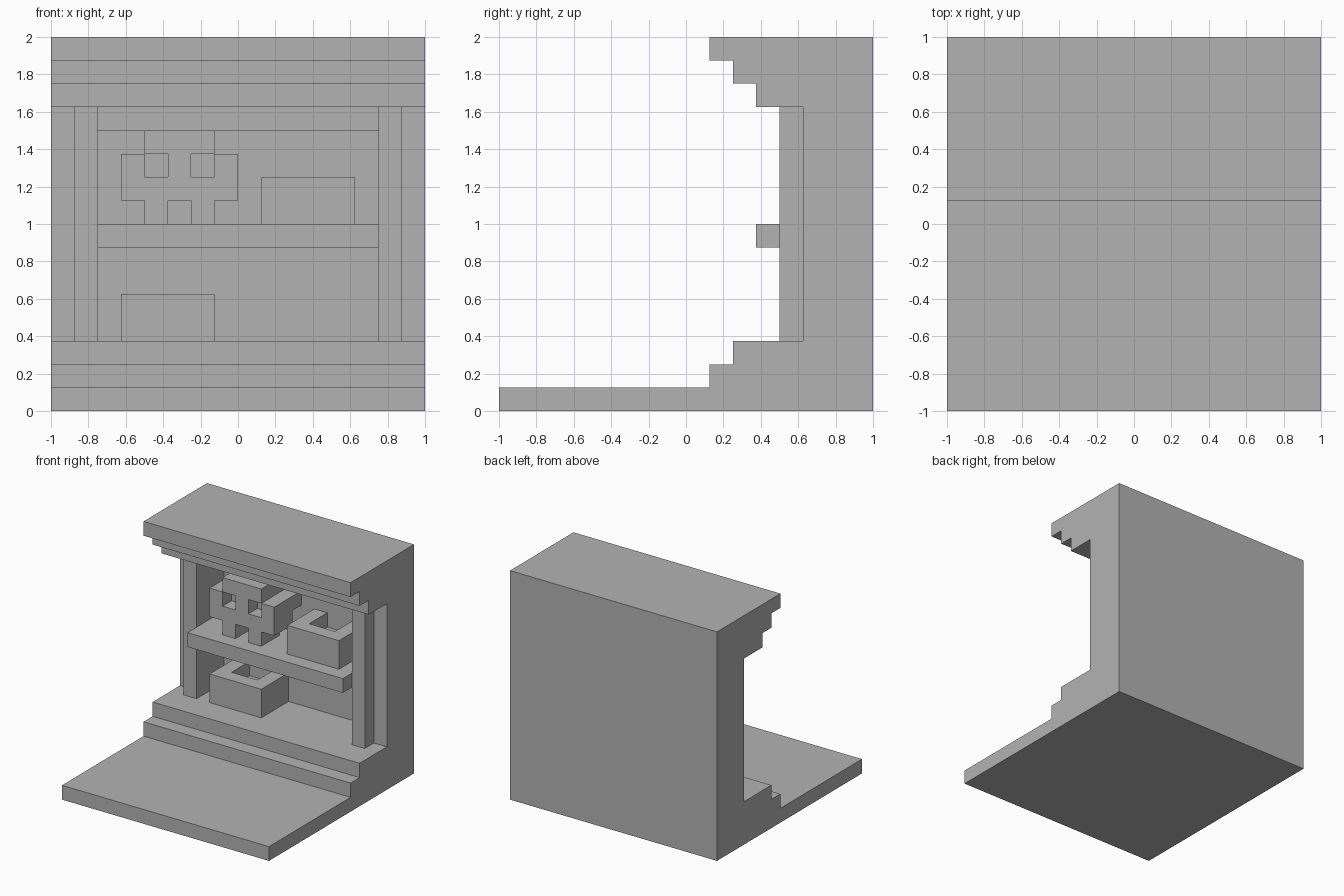
import bpy, bmesh, math
from mathutils import Vector

U = 0.125  # block size

cube = bpy.data.objects.get("Cube")
if cube:
    bpy.data.objects.remove(cube, do_unlink=True)

stone = bpy.data.materials.new("plain_grey")
stone.use_nodes = True
grey = (0.45, 0.45, 0.45, 1.0)
stone.diffuse_color = grey
stone.node_tree.nodes["Principled BSDF"].inputs["Base Color"].default_value = grey


def finish(name, bm):
    bmesh.ops.recalc_face_normals(bm, faces=bm.faces)
    mesh = bpy.data.meshes.new(name)
    bm.to_mesh(mesh)
    bm.free()
    mesh.materials.append(stone)
    obj = bpy.data.objects.new(name, mesh)
    bpy.context.collection.objects.link(obj)
    return obj


def prism(name, outline, axis, start, end):
    """Extrude an outline along x (outline in y, z) or z (outline in x, y)."""
    bm = bmesh.new()
    if axis == "x":
        pts = [Vector((start, a, b)) for a, b in outline]
        move = Vector((end - start, 0, 0))
    else:
        pts = [Vector((a, b, start)) for a, b in outline]
        move = Vector((0, 0, end - start))
    face = bm.faces.new([bm.verts.new(p) for p in pts])
    ext = bmesh.ops.extrude_face_region(bm, geom=[face], use_keep_orig=True)
    verts = [g for g in ext["geom"] if isinstance(g, bmesh.types.BMVert)]
    bmesh.ops.translate(bm, verts=verts, vec=move)
    return finish(name, bm)


def rect(a0, a1, b0, b1):
    return [(a0, b0), (a1, b0), (a1, b1), (a0, b1)]


def blocks(name, layers, origin):
    """Join unit blocks marked # ; layers run front to back, rows top to bottom."""
    cells = {(i, j, len(rows) - 1 - k)
             for j, rows in enumerate(layers)
             for k, row in enumerate(rows)
             for i, mark in enumerate(row) if mark == "#"}
    bm = bmesh.new()
    for cell in cells:
        for axis in range(3):
            for side in (0, 1):
                near = list(cell)
                near[axis] += 2 * side - 1
                if tuple(near) in cells:
                    continue
                corners = []
                for s, t in rect(0, 1, 0, 1):
                    p = list(cell)
                    p[axis] += side
                    p[(axis + 1) % 3] += s
                    p[(axis + 2) % 3] += t
                    corners.append(bm.verts.new(Vector(p) * U + Vector(origin)))
                bm.faces.new(corners if side else corners[::-1])
    bmesh.ops.remove_doubles(bm, verts=bm.verts, dist=U / 100)
    bmesh.ops.dissolve_limit(bm, angle_limit=math.radians(1),
                             verts=bm.verts, edges=bm.edges)
    return finish(name, bm)


# Floor slab with two steps
prism("stepped_base", [(-1, 0), (1, 0), (1, 3 * U), (2 * U, 3 * U), (2 * U, 2 * U),
                       (U, 2 * U), (U, U), (-1, U)], "x", -1, 1)

# Stepped cornice, with a recessed lintel below
cornice = [(1, 2)]
for step in (1, 2, 3):
    cornice += [(step * U, 2 - (step - 1) * U), (step * U, 2 - step * U)]
prism("cornice", cornice + [(1, 2 - 3 * U)], "x", -1, 1)
prism("lintel", rect(0.75, 0.875, 1.5, 1.625), "x", -0.75, 0.75)

# Back wall and side posts
prism("back_wall", rect(0.875, 1, 0.375, 1.625), "x", -0.75, 0.75)
for side, s in (("left", 1), ("right", -1)):
    plan = [(0.75, 0.5), (0.875, 0.5), (0.875, 0.625), (1, 0.625), (1, 1), (0.75, 1)]
    prism(side + "_post", [(s * x, y) for x, y in plan], "z", 0.375, 1.625)

# Shelf
prism("shelf", rect(0.375, 0.875, 0.875, 1), "x", -0.75, 0.75)

# Two hollow pots against the wall
solid, hollow = "####", "#..#"
for name, x, z in (("shelf_pot", 0.125, 1), ("floor_pot", -0.625, 0.375)):
    blocks(name, [(solid, solid), (hollow, solid), (hollow, solid)], (x, 0.5, z))

# Skull on the shelf: face, middle, back of the head
blocks("skull", [(".###.", "#.#.#", "#####", ".#.#."),
                 (".###.", "#####", "#####", ".#.#."),
                 (".###.", "#####", ".....", ".....")], (-0.625, 0.5, 1))
